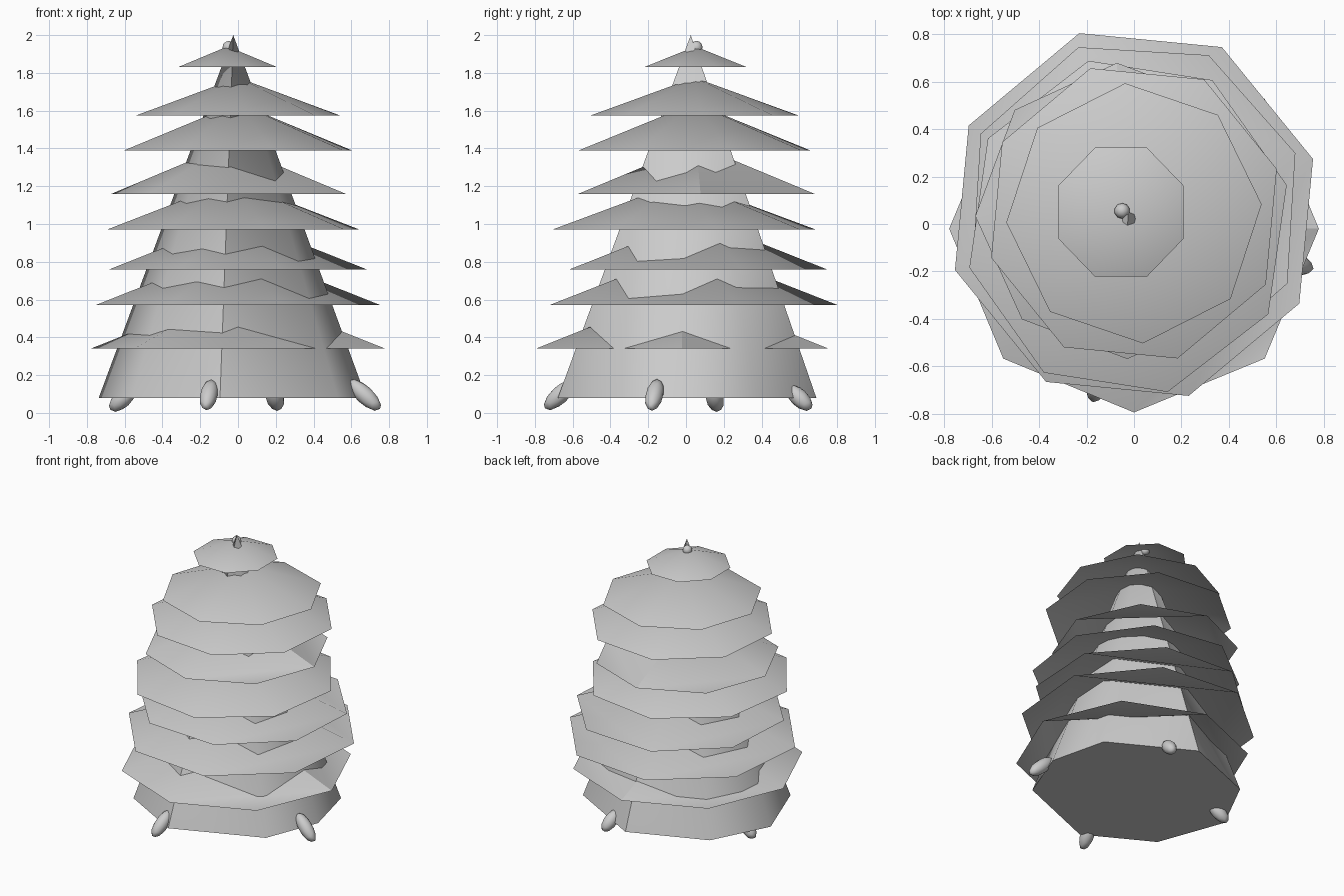
import bpy, bmesh
from math import cos, sin, radians
from mathutils import Matrix, Vector

if "Cube" in bpy.data.objects:
    bpy.data.objects.remove(bpy.data.objects["Cube"])


def make_object(name, bm, smooth):
    mesh = bpy.data.meshes.new(name)
    bm.to_mesh(mesh)
    bm.free()
    obj = bpy.data.objects.new(name, mesh)
    bpy.context.collection.objects.link(obj)
    bpy.ops.object.select_all(action='DESELECT')
    obj.select_set(True)
    bpy.context.view_layer.objects.active = obj
    bpy.ops.object.shade_smooth_by_angle(angle=radians(smooth))
    return obj


def polygon_cone(name, ring, apex, closed, smooth, flat=()):
    """Cone from a base outline to a point; flat corners stay level."""
    bm = bmesh.new()
    base = [bm.verts.new(p) for p in ring]
    tip = bm.verts.new(apex)
    n = len(base)
    if closed:
        bm.faces.new(base[::-1])
    for i in flat:
        bm.faces.new((base[i - 1], base[i], base[(i + 1) % n]))
    inner = [v for i, v in enumerate(base) if i not in flat]
    for a, b in zip(inner, inner[1:] + inner[:1]):
        bm.faces.new((a, b, tip))
    return make_object(name, bm, smooth)


def ring(cx, cy, z, rx, ry, turn, sides=8):
    angles = [radians(turn + 360 * i / sides) for i in range(sides)]
    return [(cx + rx * cos(a), cy + ry * sin(a), z) for a in angles]


# tapering trunk with slightly uneven sides
trunk_angles = (-39, -3, 33, 89, 138, 175, 217, 262)
trunk_radii = (.68, .68, .69, .69, .71, .74, .70, .685)
polygon_cone("trunk",
             [(r * cos(radians(a)), r * sin(radians(a)), .08)
              for a, r in zip(trunk_angles, trunk_radii)],
             (-.025, .025, 2.0), True, 45)

# open branch skirts:
# centre x, centre y, base z, x radius, y radius, turn, height, level corners
tiers = [
    (0, -.02, .34, .78, .775, 0, .31, (1, 3, 7)),
    (0, .04, .57, .79, .80, 17, .30, (1, 3, 7)),
    (0, .065, .76, .72, .72, 19, .27, (1, 3, 7)),
    (-.025, -.01, .97, .69, .72, 14, .26, ()),
    (-.05, .055, 1.16, .62, .625, 2, .26, (1, 3, 7)),
    (0, .045, 1.39, .63, .64, 17, .25, ()),
    (0, .045, 1.575, .54, .55, 4, .20, ()),
    (-.055, .05, 1.83, .285, .295, 22.5, .11, ()),
]
for i, (cx, cy, z, rx, ry, turn, h, flat) in enumerate(tiers):
    polygon_cone(f"branch_tier_{i + 1}", ring(cx, cy, z, rx, ry, turn),
                 (cx, cy, z + h), False, 40, flat)


def pebble(name, loc, size, turn, pitch):
    bm = bmesh.new()
    bmesh.ops.create_icosphere(bm, subdivisions=2, radius=1)
    m = (Matrix.Translation(Vector(loc))
         @ Matrix.Rotation(radians(turn), 4, 'Z')
         @ Matrix.Rotation(radians(pitch), 4, 'Y')
         @ Matrix.Diagonal((*size, 1)))
    bm.transform(m)
    make_object(name, bm, 60)


# root stubs around the foot: angle, distance, height, length
for i, (a, d, z, length) in enumerate([(-14, .69, .095, .115), (72, .63, .08, .09),
                                       (166, .63, .075, .09), (257, .685, .095, .11)]):
    loc = (d * cos(radians(a)), d * sin(radians(a)), z)
    pebble(f"root_{i + 1}", loc, (length, .047, .047), a, 42)

# small bud beside the tip
pebble("tip_bud", (-.05, .055, 1.935), (.033, .033, .035), 0, 0)
